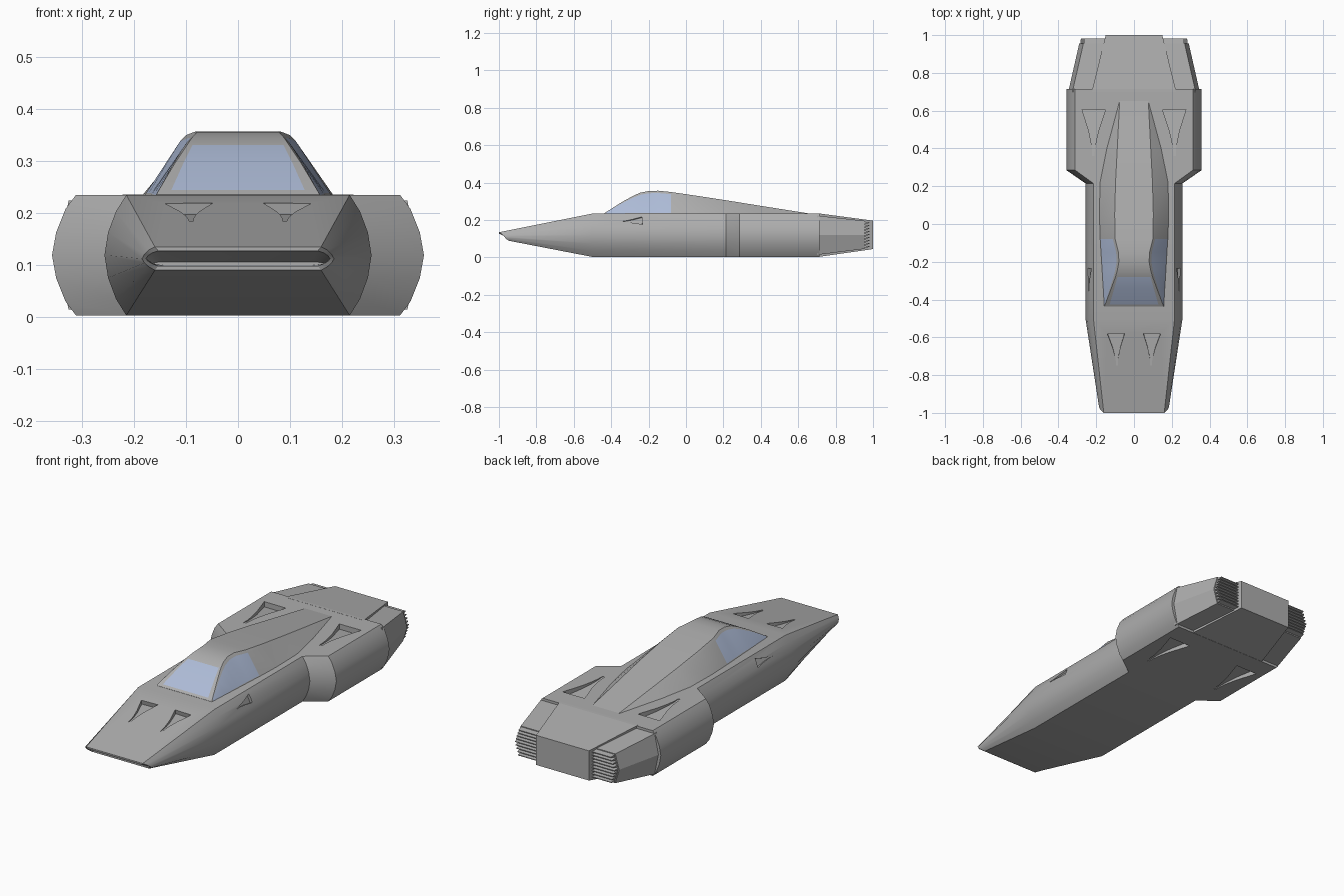
import bpy, bmesh, math
from mathutils import Vector

if "Cube" in bpy.data.objects:
    bpy.data.objects.remove(bpy.data.objects["Cube"])


def material(name, rgb):
    m = bpy.data.materials.new(name)
    m.diffuse_color = (*rgb, 1)
    m.use_nodes = True
    m.node_tree.nodes["Principled BSDF"].inputs["Base Color"].default_value = m.diffuse_color
    return m


GREY = material("hull grey", (0.42, 0.42, 0.42))
GLASS = material("pale blue glass", (0.42, 0.50, 0.68))


def finish(name, bm, mats=(GREY,)):
    bmesh.ops.recalc_face_normals(bm, faces=bm.faces[:])
    me = bpy.data.meshes.new(name)
    bm.to_mesh(me)
    bm.free()
    ob = bpy.data.objects.new(name, me)
    bpy.context.collection.objects.link(ob)
    for m in mats:
        me.materials.append(m)
    return ob


def activate(ob):
    bpy.ops.object.select_all(action='DESELECT')
    ob.select_set(True)
    bpy.context.view_layer.objects.active = ob


def smooth(ob, deg=28):
    activate(ob)
    bpy.ops.object.shade_smooth_by_angle(angle=math.radians(deg))


def loft(bm, rings):
    """Skin closed rings of equal length and cap both ends."""
    vs = [[bm.verts.new(p) for p in r] for r in rings]
    n = len(vs[0])
    for a, b in zip(vs, vs[1:]):
        for i in range(n):
            j = (i + 1) % n
            bm.faces.new((a[i], a[j], b[j], b[i]))
    bm.faces.new(vs[0])
    bm.faces.new(vs[-1])


def mirrored(half):
    """Close a half outline (top to bottom, +x side) into a full ring."""
    return half + [(-x, y, z) for x, y, z in reversed(half)]


def section(y, upper):
    """Ring at y, symmetric above and below mid height."""
    mid = 0.119
    half = [(x, y, z) for x, z in upper]
    half += [(x, y, 2 * mid - z) for x, z in reversed(upper[:-1])]
    return mirrored(half)


# hull: intake mouth, nose, mid body and rear nacelles in one loft
lip = [(.16, -1, .135), (.172, -.99, .129), (.18, -.98, .121), (.185, -.97, .112),
       (.18, -.966, .104), (.172, -.958, .097), (.16, -.95, .09)]
mouth = [(x * .96, y, .113 + (z - .113) * .65) for x, y, z in lip]
throat = [(x * .9, -.87, .103 + (z - .113) * .15) for x, y, z in lip]
body = [(.215, .235), (.235, .203), (.25, .163), (.257, .119)]
pod = [(.312, .235), (.332, .208), (.35, .163), (.358, .119)]
bm = bmesh.new()
loft(bm, [mirrored(throat), mirrored(mouth), mirrored(lip), section(-.5, body),
          section(.215, body), section(.285, pod), section(.715, pod)])
hull = finish("hull", bm)

# recessed flush vents, cut with tapering wedges
SHAPE = [(0, 1), (.2, .74), (.45, .42), (.7, .2), (.85, .12), (1, .1)]


def vent(bm, back, front, normal, half_w, depth):
    back, front, n = Vector(back), Vector(front), Vector(normal).normalized()
    side = (front - back).normalized().cross(n)
    outline = [(t, w) for t, w in SHAPE] + [(t, -w) for t, w in reversed(SHAPE)]
    top, low = [], []
    for t, w in outline:
        p = back.lerp(front, t) + side * w * half_w
        top.append(p + n * .03)
        low.append(p - n * (depth * (1 - t) + .002))
    loft(bm, [top, low])


bm = bmesh.new()
for s in (-1, 1):
    vent(bm, (s * .095, -.58, .219), (s * .09, -.75, .185), (0, -.2, 1), .046, .02)
    vent(bm, (s * .213, .605, .235), (s * .215, .36, .235), (0, 0, 1), .062, .025)
    vent(bm, (s * .213, .605, .003), (s * .215, .36, .003), (0, 0, -1), .062, .025)
    vent(bm, (s * .237, -.235, .198), (s * .240, -.355, .190), (s * .92, 0, .38), .022, .012)
cutter = finish("vent_cutter", bm)
cutter.hide_render = True
mod = hull.modifiers.new("vents", 'BOOLEAN')
mod.operation, mod.solver, mod.object = 'DIFFERENCE', 'EXACT', cutter
activate(hull)
bpy.ops.object.modifier_apply(modifier=mod.name)
bpy.data.objects.remove(cutter)
smooth(hull)

# canopy: lofted across stations of (y, ridge half width, ridge z, base half width)
ST = [(-.437, .157, .236, .158), (-.425, .153, .244, .159), (-.34, .124, .298, .165),
      (-.28, .104, .331, .17), (-.245, .094, .346, .172), (-.2, .086, .355, .175),
      (-.15, .088, .357, .178), (-.08, .106, .350, .182), (.05, .108, .331, .187),
      (.22, .102, .305, .184), (.4, .091, .276, .147), (.65, .076, .2365, .077)]
bm = bmesh.new()
rows = []
for y, rx, rz, bx in ST:
    ch = min(.012, (rz - .235) * .12)
    prof = [(rx * .84, rz), (rx - ch * .5, rz)]
    for f in (.07, .93, 1):
        prof.append((rx + (bx - rx) * f, rz - ch * .3 + (.234 - rz) * f))
    half = [(x, y, z) for x, z in prof]
    rows.append([bm.verts.new(p) for p in
                 [(-x, yy, z) for x, yy, z in reversed(half)] + half])
for i, (a, b) in enumerate(zip(rows, rows[1:])):
    for j in range(len(a) - 1):
        f = bm.faces.new((a[j], a[j + 1], b[j + 1], b[j]))
        windscreen = j == 4 and 1 <= i <= 2
        side_pane = j in (1, 7) and 1 <= i <= 6
        f.material_index = int(windscreen or side_pane)
bm.faces.new([v for v in rows[0]])
canopy = finish("canopy", bm, (GREY, GLASS))
smooth(canopy, 25)

# central tail block
bm = bmesh.new()
loft(bm, [[(x, y, z) for x, z in ((w, t), (w, b), (-w, b), (-w, t))]
          for y, w, t, b in ((.70, .222, .2355, .003), (.715, .22, .235, .004), (1, .15, .197, .045))])
finish("tail_block", bm)

# engine exhausts beside the tail, each with a grille of ridged slats
for s, tag in ((-1, "left"), (1, "right")):
    bm = bmesh.new()
    loft(bm, [[(s * x, y, z) for x, z in
               ((.1, t), (o - .022, t), (o, .12), (o - .022, b), (.1, b))]
              for y, o, t, b in ((.70, .348, .224, .014), (.955, .29, .196, .046))])
    finish(tag + "_exhaust", bm)
    bm = bmesh.new()
    n, z0, z1 = 9, .05, .194
    h = (z1 - z0) / n
    for k in range(n):
        z = z0 + (k + .5) * h
        o = .287 - .022 * abs(z - .12) / .075
        loft(bm, [[(s * x, .94, z - h / 2), (s * x, .94, z + h / 2),
                   (s * (x if x < .2 else x - .005), .982, z + h * .12),
                   (s * (x if x < .2 else x - .005), .982, z - h * .12)] for x in (.12, o)])
    finish(tag + "_grille", bm)
